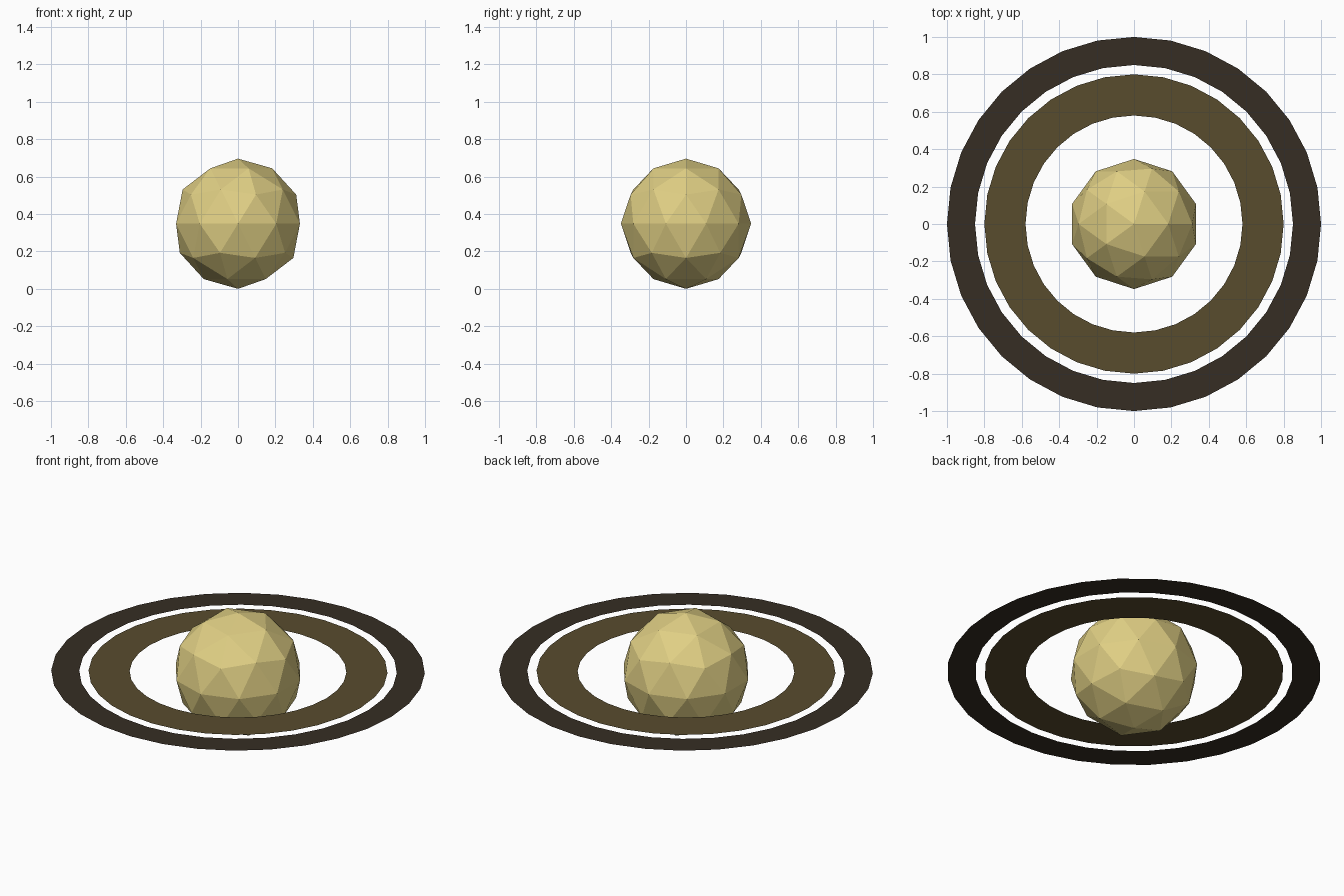
import bpy, bmesh
from math import sin, cos, pi

if "Cube" in bpy.data.objects:
    bpy.data.objects.remove(bpy.data.objects["Cube"])

CENTRE_Z = 0.348
SIDES = 32


def paint(obj, name, rgb):
    mat = bpy.data.materials.new(name)
    mat.diffuse_color = (*rgb, 1)
    mat.use_nodes = True
    mat.node_tree.nodes["Principled BSDF"].inputs["Base Color"].default_value = mat.diffuse_color
    obj.data.materials.append(mat)


def flat_ring(name, inner, outer, rgb):
    bm = bmesh.new()
    loops = []
    for r in (inner, outer):
        loops.append([bm.verts.new((r * cos(2 * pi * i / SIDES), r * sin(2 * pi * i / SIDES), 0))
                      for i in range(SIDES)])
    a, b = loops
    for i in range(SIDES):
        j = (i + 1) % SIDES
        bm.faces.new((a[i], b[i], b[j], a[j]))  # faces up
    mesh = bpy.data.meshes.new(name)
    bm.to_mesh(mesh)
    bm.free()
    obj = bpy.data.objects.new(name, mesh)
    obj.location.z = CENTRE_Z
    bpy.context.collection.objects.link(obj)
    paint(obj, name + "_colour", rgb)


# Faceted planet ball
bpy.ops.mesh.primitive_ico_sphere_add(subdivisions=2, radius=0.348, location=(0, 0, CENTRE_Z))
planet = bpy.context.object
planet.name = "planet"
paint(planet, "planet_colour", (0.74, 0.62, 0.23))

# Two paper-thin rings with a gap between them
flat_ring("inner_ring", 0.58, 0.80, (0.098, 0.072, 0.027))
flat_ring("outer_ring", 0.85, 1.00, (0.037, 0.027, 0.017))
